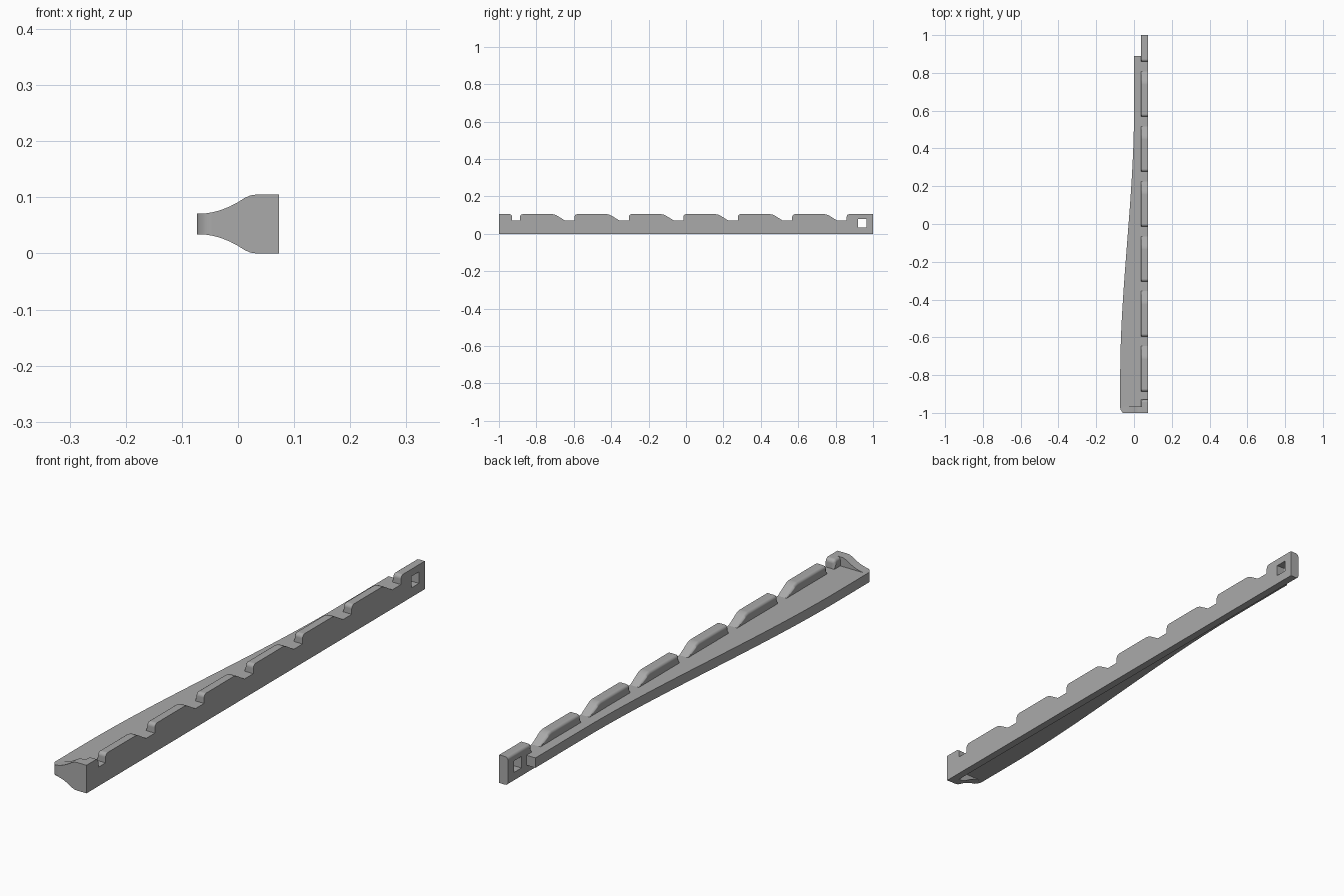
import bpy, bmesh, math
from mathutils import Vector

if "Cube" in bpy.data.objects:
    bpy.data.objects.remove(bpy.data.objects["Cube"])

grey = bpy.data.materials.new("plain grey")
grey.use_nodes = True
grey.diffuse_color = (0.4, 0.4, 0.4, 1)
grey.node_tree.nodes["Principled BSDF"].inputs["Base Color"].default_value = (0.4, 0.4, 0.4, 1)

INNER, OUTER = 0.037, 0.073      # rail thickness in x
LOW, HIGH, TOP = 0.034, 0.071, 0.105   # flange underside, flange top, rail top


def near(a, b):
    return abs(a - b) < 1e-4


def prism(points, direction):
    """Extrude a closed outline along a direction into a solid."""
    bm = bmesh.new()
    face = bm.faces.new([bm.verts.new(p) for p in points])
    new = bmesh.ops.extrude_face_region(bm, geom=[face])["geom"]
    bmesh.ops.translate(bm, vec=Vector(direction),
                        verts=[v for v in new if isinstance(v, bmesh.types.BMVert)])
    bmesh.ops.recalc_face_normals(bm, faces=bm.faces)
    return bm


def finish(bm, name):
    mesh = bpy.data.meshes.new(name)
    bm.to_mesh(mesh)
    bm.free()
    mesh.materials.append(grey)
    obj = bpy.data.objects.new(name, mesh)
    bpy.context.collection.objects.link(obj)
    return obj


def smooth(obj):
    bpy.ops.object.select_all(action="DESELECT")
    obj.select_set(True)
    bpy.context.view_layer.objects.active = obj
    bpy.ops.object.shade_smooth_by_angle(angle=math.radians(30))
    obj.modifiers.new("flat faces", "WEIGHTED_NORMAL").keep_sharp = True


def round_edges(bm, edges, radius):
    bmesh.ops.bevel(bm, geom=edges, offset=radius, segments=4, profile=0.5,
                    affect="EDGES", clamp_overlap=True)


# Rail outline: a front stub, six ramped teeth and a back tab
outline = [(-1, 0), (-1, TOP), (-0.93, TOP), (-0.93, HIGH)]
for i in range(6):
    y = -0.887 + 0.291 * i
    outline += [(y, HIGH), (y, TOP), (y + 0.185, TOP), (y + 0.24, HIGH)]
outline += [(0.859, HIGH), (0.859, TOP), (1, TOP), (1, 0)]
bm = prism([(INNER, y, z) for y, z in outline], (OUTER - INNER, 0, 0))

# Round the tooth corners, then the rail's inner rim
corners = [e for e in bm.edges
           if all(near(v.co.z, TOP) and abs(v.co.y) < 0.99 for v in e.verts)
           and near(e.verts[0].co.y, e.verts[1].co.y)]
round_edges(bm, corners, 0.014)


def on_rim(edge):
    a, b = (v.co for v in edge.verts)
    if not (near(a.x, INNER) and near(b.x, INNER)):
        return False
    floor = near(a.z, HIGH) and near(b.z, HIGH)
    end = near(a.y, b.y) and near(abs(a.y), 1)
    return not floor and not end


round_edges(bm, [e for e in bm.edges if on_rim(e)], 0.011)
rail = finish(bm, "notched_rail")

# Square hole through the back tab
hole = [(0, 0.92, 0.035), (0, 0.965, 0.035), (0, 0.965, 0.078), (0, 0.92, 0.078)]
cutter = finish(prism(hole, (0.2, 0, 0)), "hole_cutter")
cutter.hide_render = True
cut = rail.modifiers.new("square hole", "BOOLEAN")
cut.operation, cut.solver, cut.object = "DIFFERENCE", "EXACT", cutter
bpy.context.view_layer.objects.active = rail
bpy.ops.object.modifier_apply(modifier=cut.name)
bpy.data.objects.remove(cutter)
smooth(rail)

# Side flange: S-curved outer edge with a rounded front corner
side = [(INNER, -1), (INNER, 0.89), (0, 0.89)]
for i in range(25):
    t = 1 - i / 24
    side.append((-OUTER * (1 - t * t * (3 - 2 * t)), -0.8 + 1.4 * t))
radius = 0.028
for i in range(9):
    a = math.pi / 2 * i / 8
    side.append((-OUTER + radius * (1 - math.cos(a)), -1 + radius * (1 - math.sin(a))))
smooth(finish(prism([(x, y, LOW) for x, y in side], (0, 0, HIGH - LOW)), "side_flange"))

# Flared end webs above and below the flange
flare = [(-0.045, 0.0735), (-0.03, 0.0775), (-0.015, 0.0835), (0, 0.0915),
         (0.012, 0.099), (0.022, 0.1035), (0.033, TOP), (0.05, TOP)]
for name, upper in (("upper_end_web", True), ("lower_end_web", False)):
    web = [(-0.06, HIGH)] + flare + [(0.05, HIGH)]
    points = [(x, -1, z if upper else TOP - z) for x, z in web]
    smooth(finish(prism(points, (0, 0.035, 0)), name))
